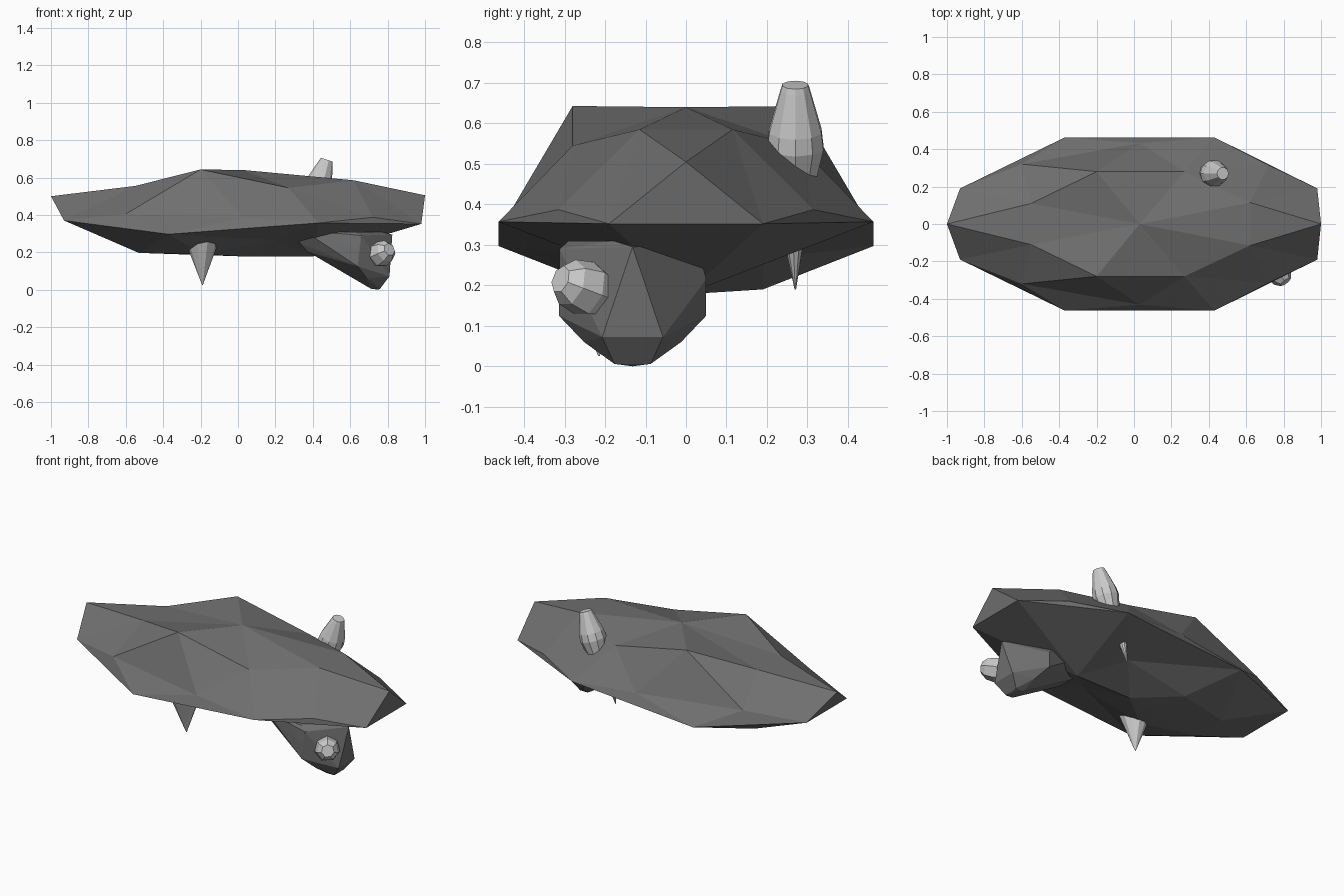
import bpy, bmesh
from mathutils import Vector

if "Cube" in bpy.data.objects:
    bpy.data.objects.remove(bpy.data.objects["Cube"])


def material(name, v):
    m = bpy.data.materials.new(name)
    m.diffuse_color = (v, v, v, 1)
    m.use_nodes = True
    m.node_tree.nodes["Principled BSDF"].inputs["Base Color"].default_value = m.diffuse_color
    return m


DARK, LIGHT = material("dark_grey", 0.16), material("light_grey", 0.6)


def finish(name, bm, mat):
    bmesh.ops.recalc_face_normals(bm, faces=bm.faces)
    me = bpy.data.meshes.new(name)
    bm.to_mesh(me)
    bm.free()
    ob = bpy.data.objects.new(name, me)
    ob.data.materials.append(mat)
    bpy.context.collection.objects.link(ob)
    return ob


def spike(name, start, end, profile, sides=9):
    """Revolved faceted spike; profile is (fraction along axis, radius)."""
    start, end = Vector(start), Vector(end)
    rot = (end - start).to_track_quat('Z', 'Y')
    length = (end - start).length
    bm = bmesh.new()
    rings = []
    for t, r in profile:
        ret = bmesh.ops.create_circle(bm, segments=sides, radius=r)
        for v in ret['verts']:
            v.co = start + rot @ (v.co + Vector((0, 0, t * length)))
        rings.append(ret['verts'])
    for a, b in zip(rings, rings[1:]):
        for i in range(sides):
            j = (i + 1) % sides
            bm.faces.new((a[i], a[j], b[j], b[i]))
    bm.faces.new(rings[0])
    bm.faces.new(rings[-1])
    return finish(name, bm, LIGHT)


# Shell body: half of the corners, the other half mirrored in y
half = {
    # ends, top centre, top ring
    'L': (-1, 0, .50), 'R': (1, 0, .505), 'C': (.03, 0, .64),
    'E': (-.55, .11, .555), 'A': (-.20, .28, .643), 'B': (.27, .28, .545), 'D': (.62, .115, .585),
    # rim and the bulges just above it
    'P': (-.93, .19, .37), 'Q': (-.37, .463, .297), 'T': (.43, .463, .357), 'U': (.98, .19, .352),
    'M': (-.60, .32, .405), 'N': (.03, .432, .385), 'O': (.72, .315, .387),
    # underside
    'Y': (.03, 0, .178), 'S': (.40, 0, .178),
    'V': (-.53, .11, .197), 'W': (-.20, .19, .19), 'X': (.20, .19, .265),
}
side_faces = ("LPE PME EMA AMN MPQ MQN ABN NQT BNT BTO BOD DOU OTU DUR CEA CAB CBD "
              "PVQ QVW VWY WXY QWX QXT XSY XTS STU").split()
middle_faces = "LEe ECe DCd DRd RUu LPp PVv Ppv VvY USu".split()
bm = bmesh.new()
verts = {}
for key, (x, y, z) in half.items():
    verts[key] = bm.verts.new((x, y, z))
    verts[key.lower()] = bm.verts.new((x, -y, z)) if y else verts[key]
for f in side_faces:
    for s in (f, f.lower()):
        bm.faces.new([verts[k] for k in s])
for f in middle_faces:
    bm.faces.new([verts[k] for k in f])
finish("shell_body", bm, DARK)

# Head: faceted hull hanging under the front corner
bm = bmesh.new()
for x, d, z in [(.30, .06, .30), (.33, .06, .25), (.37, .05, .205), (.36, .12, .31),
                (.75, 0, 0), (.71, .045, .006), (.76, .045, .006), (.81, .075, .072),
                (.69, .12, .06), (.64, .182, .125), (.64, .182, .215),
                (.55, .16, .30), (.825, .0, .295)]:
    for s in ((1, -1) if d else (1,)):
        bm.verts.new((x, -.132 + s * d, z))
for co in [(.66, -.312, .29), (.62, -.29, .31), (.76, -.18, .31)]:
    bm.verts.new(co)
bmesh.ops.convex_hull(bm, input=bm.verts)
loose = [v for v in bm.verts if not v.link_faces]
bmesh.ops.delete(bm, geom=loose, context='VERTS')
finish("head", bm, DARK)

# Stub on the side of the head, tall horn on the back
spike("side_stub", (.72, -.19, .17), (.81, -.31, .215),
      [(0, .05), (.45, .070), (.8, .06), (1, .035)], 7)
spike("back_horn", (.38, .27, .41), (.475, .27, .695),
      [(0, .03), (.2, .055), (.46, .073), (.6, .068), (.95, .038), (1, .033)], 10)

# Pointed spikes underneath
spike("front_leg_spike", (-.193, -.225, .34), (-.19, -.215, .025),
      [(0, .05), (.26, .09), (.3, .085), (1, .002)], 10)
spike("rear_leg_spike", (.33, .265, .40), (.275, .27, .19),
      [(0, .03), (.45, .024), (1, .002)], 10)
